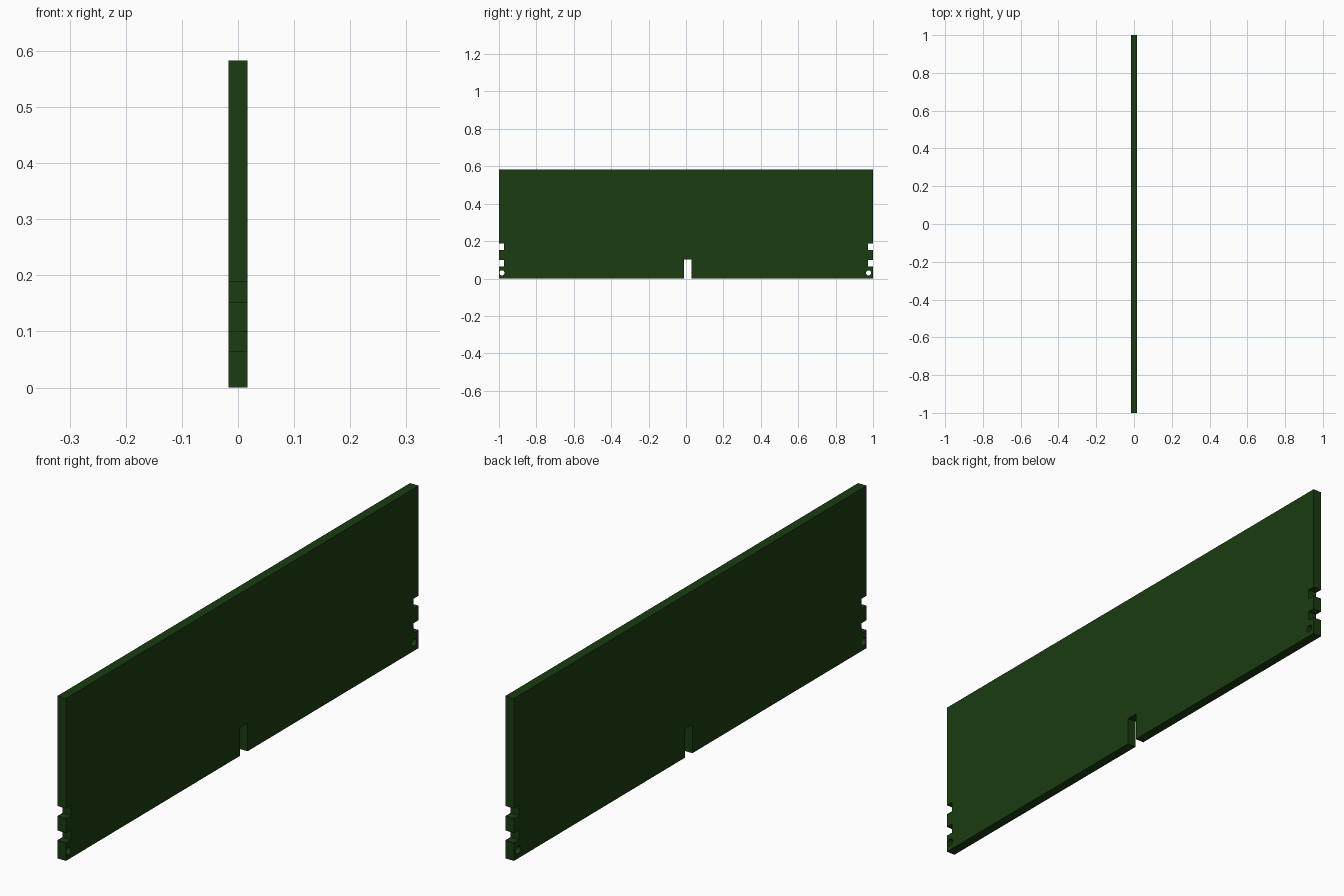
import bpy
from math import pi, cos, sin

if "Cube" in bpy.data.objects:
    bpy.data.objects.remove(bpy.data.objects["Cube"])

THICK, HEIGHT = 0.034, 0.583
NOTCHES = [(0.065, 0.10), (0.152, 0.188)]   # z ranges of the edge notches
NOTCH_DEPTH = 0.028


def add_loop(curve, points):
    spline = curve.splines.new('POLY')
    spline.points.add(len(points) - 1)
    for p, (y, z) in zip(spline.points, points):
        p.co = (y, z, 0, 1)
    spline.use_cyclic_u = True


def edge(side):
    # notched end of the board, from bottom to top
    pts = [(side, 0)]
    for lo, hi in NOTCHES:
        inner = side * (1 - NOTCH_DEPTH)
        pts += [(side, lo), (inner, lo), (inner, hi), (side, hi)]
    return pts + [(side, HEIGHT)]


def circle(y, z, r, n=24):
    return [(y + r * cos(2 * pi * i / n), z + r * sin(2 * pi * i / n)) for i in range(n)]


# Board outline with the central slot, plus two peg holes
curve = bpy.data.curves.new("divider_panel", 'CURVE')
curve.dimensions = '2D'
curve.fill_mode = 'BOTH'
curve.extrude = THICK / 2
slot = [(-0.012, 0), (-0.012, 0.102), (0.03, 0.102), (0.03, 0)]
add_loop(curve, slot + edge(1) + edge(-1)[::-1])
add_loop(curve, circle(-0.984, 0.03, 0.0135))
add_loop(curve, circle(0.976, 0.03, 0.0135))

panel = bpy.data.objects.new("divider_panel", curve)
bpy.context.collection.objects.link(panel)
panel.rotation_euler = (pi / 2, 0, pi / 2)   # stand the profile up in the YZ plane

# Dark green finish
mat = bpy.data.materials.new("dark_green")
mat.diffuse_color = (0.01, 0.045, 0.005, 1)
mat.use_nodes = True
mat.node_tree.nodes["Principled BSDF"].inputs["Base Color"].default_value = mat.diffuse_color
curve.materials.append(mat)

# Turn the profile into a flat-shaded mesh
bpy.context.view_layer.objects.active = panel
panel.select_set(True)
bpy.ops.object.convert(target='MESH')
bpy.ops.object.transform_apply(location=False, rotation=True, scale=False)
bpy.ops.object.shade_flat()
